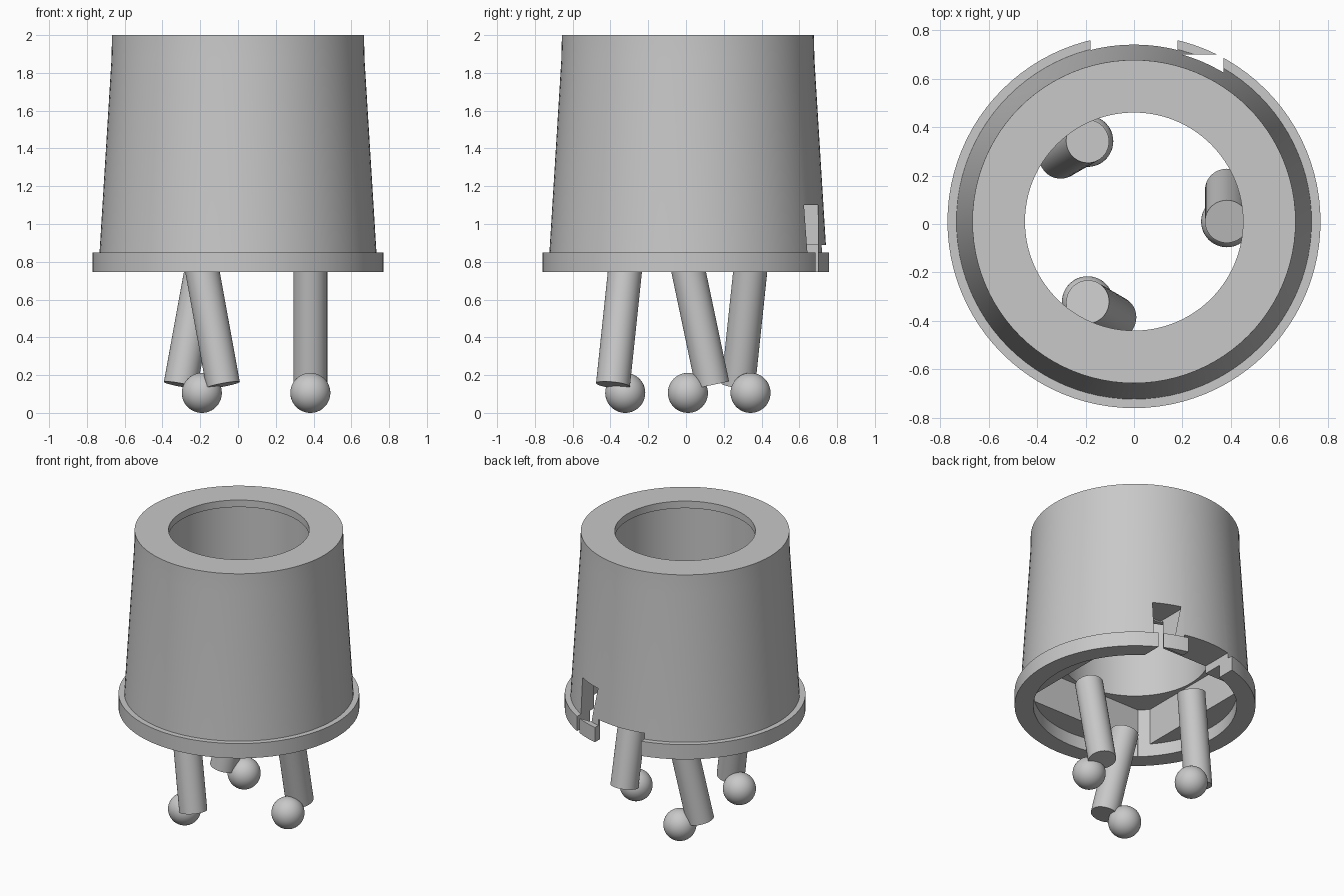
import bpy, bmesh, math
from mathutils import Vector, Matrix

cube = bpy.data.objects.get("Cube")
if cube:
    bpy.data.objects.remove(cube, do_unlink=True)

CY = 0.01  # axis of the body along y

grey = bpy.data.materials.new("plain_grey")
grey.use_nodes = True
grey.diffuse_color = (0.58, 0.58, 0.58, 1)
grey.node_tree.nodes["Principled BSDF"].inputs["Base Color"].default_value = (0.58, 0.58, 0.58, 1)


def finish(bm, name, smooth=True):
    bmesh.ops.recalc_face_normals(bm, faces=bm.faces)
    mesh = bpy.data.meshes.new(name)
    bm.to_mesh(mesh)
    bm.free()
    mesh.materials.append(grey)
    ob = bpy.data.objects.new(name, mesh)
    bpy.context.collection.objects.link(ob)
    if smooth:
        shade(ob)
    return ob


def shade(ob):
    bpy.ops.object.select_all(action="DESELECT")
    ob.select_set(True)
    bpy.context.view_layer.objects.active = ob
    bpy.ops.object.shade_smooth_by_angle(angle=math.radians(30))


def lathe(name, profile, steps=96):
    """Closed profile of (radius, height) spun round the body axis."""
    bm = bmesh.new()
    rings = []
    for i in range(steps):
        a = 2 * math.pi * i / steps
        rings.append([bm.verts.new((r * math.cos(a), CY + r * math.sin(a), z)) for r, z in profile])
    n = len(profile)
    for i in range(steps):
        a, b = rings[i], rings[(i + 1) % steps]
        for j in range(n):
            k = (j + 1) % n
            bm.faces.new((a[j], b[j], b[k], a[k]))
    return finish(bm, name, smooth=False)


def box(name, low, high, chamfer=0):
    """Box given by two corners, with optionally chamfered upright edges."""
    low, high = Vector(low), Vector(high)
    bm = bmesh.new()
    bmesh.ops.create_cube(bm, size=1)
    bm.transform(Matrix.Translation((low + high) / 2 + Vector((0, CY, 0)))
                 @ Matrix.Diagonal((*(high - low), 1)))
    if chamfer:
        upright = [e for e in bm.edges if abs(e.verts[0].co.z - e.verts[1].co.z) > 0.01]
        bmesh.ops.bevel(bm, geom=upright, offset=chamfer, segments=1, affect="EDGES")
    return finish(bm, name, smooth=False)


# Tapered body with a bottom flange and a central bore
body = lathe("body", [(0.45, 2), (0.667, 2), (0.67, 1.87), (0.733, 0.85), (0.77, 0.85),
                      (0.77, 0.746), (0.65, 0.746), (0.65, 0.835), (0.47, 0.835),
                      (0.47, 1.95), (0.45, 1.95)])

# Square socket underneath, then the locking slot at the back:
# an entry gap and a taller pocket beside it
cutters = [box("socket_cutter", (-0.487, -0.487, 0.6), (0.487, 0.487, 1.09), 0.055),
           box("entry_gap_cutter", (-0.18, 0.47, 0.6), (0.18, 0.9, 0.89)),
           box("pocket_cutter", (0.175, 0.46, 0.6), (0.37, 0.69, 1.1))]
for cutter in cutters:
    cut = body.modifiers.new(cutter.name, "BOOLEAN")
    cut.operation = "DIFFERENCE"
    cut.solver = "EXACT"
    cut.object = cutter
bpy.ops.object.select_all(action="DESELECT")
body.select_set(True)
bpy.context.view_layer.objects.active = body
for name in [m.name for m in body.modifiers]:
    bpy.ops.object.modifier_apply(modifier=name)
for cutter in cutters:
    bpy.data.objects.remove(cutter, do_unlink=True)
shade(body)

# Three slanted pins, each with a ball beside its lower end
for i in range(3):
    spin = Matrix.Translation((0, CY, 0)) @ Matrix.Rotation(math.radians(120 * i), 4, "Z")
    top, bottom = Vector((0.383, 0, 0.765)), Vector((0.383, 0.13, 0.148))
    axis = top - bottom
    bm = bmesh.new()
    bmesh.ops.create_cone(bm, cap_ends=True, segments=48, radius1=0.09, radius2=0.09, depth=axis.length)
    bm.transform(spin @ Matrix.Translation((top + bottom) / 2)
                 @ axis.to_track_quat("Z", "Y").to_matrix().to_4x4())
    finish(bm, f"pin_{i + 1}")

    bm = bmesh.new()
    bmesh.ops.create_uvsphere(bm, u_segments=48, v_segments=24, radius=0.106)
    bm.transform(spin @ Matrix.Translation((0.383, 0, 0.106)))
    finish(bm, f"ball_{i + 1}")
